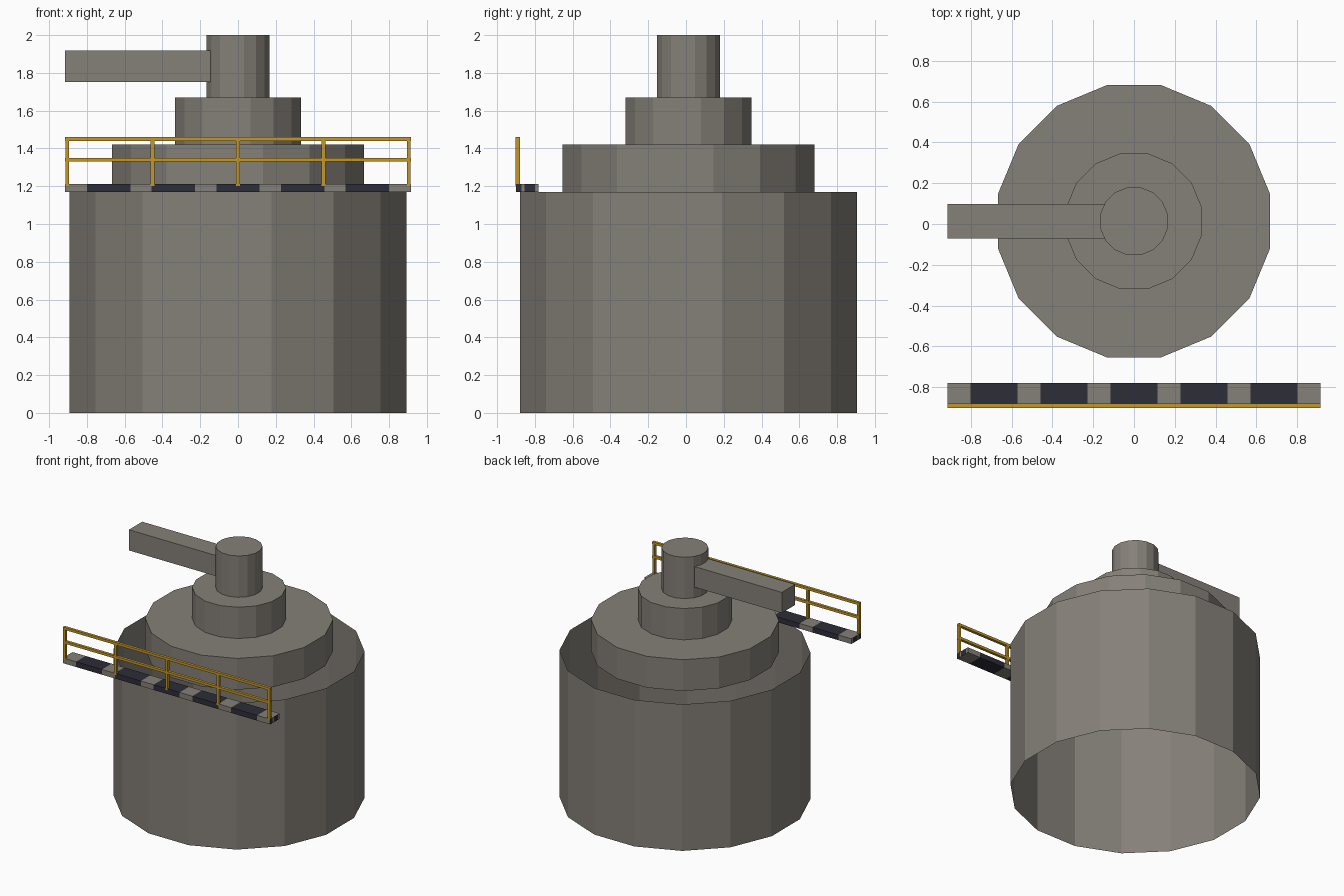
import bpy, bmesh, math
from mathutils import Matrix, Vector

if "Cube" in bpy.data.objects:
    bpy.data.objects.remove(bpy.data.objects["Cube"], do_unlink=True)

SIDES = 16
AXIS_Y = 0.0135


def material(name, rgb):
    m = bpy.data.materials.new(name)
    m.use_nodes = True
    m.diffuse_color = (*rgb, 1)
    m.node_tree.nodes["Principled BSDF"].inputs["Base Color"].default_value = (*rgb, 1)
    return m


grey = material("warm grey", (0.235, 0.217, 0.19))
navy = material("dark navy", (0.026, 0.026, 0.038))
yellow = material("safety yellow", (0.55, 0.31, 0.022))


def finish(name, bm, *mats):
    mesh = bpy.data.meshes.new(name)
    bm.to_mesh(mesh)
    bm.free()
    for m in mats:
        mesh.materials.append(m)
    obj = bpy.data.objects.new(name, mesh)
    bpy.context.collection.objects.link(obj)
    return obj


def cylinder(name, apothem, z0, z1, caps=True):
    # flats face the axes, so turn by half a side
    bm = bmesh.new()
    r = apothem / math.cos(math.pi / SIDES)
    place = Matrix.Translation((0, AXIS_Y, (z0 + z1) / 2)) @ Matrix.Rotation(math.pi / SIDES, 4, 'Z')
    bmesh.ops.create_cone(bm, cap_ends=caps, segments=SIDES, radius1=r, radius2=r,
                          depth=z1 - z0, matrix=place)
    return finish(name, bm, grey)


def add_box(bm, lo, hi):
    lo, hi = Vector(lo), Vector(hi)
    place = Matrix.Translation((lo + hi) / 2) @ Matrix.Diagonal((*(hi - lo), 1))
    bmesh.ops.create_cube(bm, size=1, matrix=place)


# Open drum and the stacked tiers
cylinder("drum_wall", 0.891, 0, 1.17, caps=False)
cylinder("lower_tier", 0.667, 1.17, 1.42)
cylinder("upper_tier", 0.333, 1.42, 1.67)
cylinder("column", 0.166, 1.67, 2.0)

# Side arm
bm = bmesh.new()
add_box(bm, (-0.915, -0.07, 1.753), (-0.14, 0.098, 1.918))
finish("side_arm", bm, grey)

# Walkway with hazard stripes cut across it
STRIPE_HALF = 0.115
STRIPE_STEP = 0.3425
bm = bmesh.new()
add_box(bm, (-0.915, -0.901, 1.17), (0.915, -0.78, 1.212))


def cut(co, normal):
    geom = bm.verts[:] + bm.edges[:] + bm.faces[:]
    bmesh.ops.bisect_plane(bm, geom=geom, plane_co=co, plane_no=normal)


for i in range(-2, 3):
    for side in (-1, 1):
        cut((i * STRIPE_STEP + side * STRIPE_HALF, 0, 0), (1, 0, 0))
for y in (-0.87, -0.855, -0.8):
    cut((0, y, 0), (0, 1, 0))
for f in bm.faces:
    c = f.calc_center_median()
    if abs(c.x) > 0.91:
        dark = c.y < -0.87 or -0.855 < c.y < -0.8
    else:
        dark = abs(c.x - round(c.x / STRIPE_STEP) * STRIPE_STEP) < STRIPE_HALF and abs(c.x) < 0.8
    f.material_index = int(dark)
finish("walkway", bm, grey, navy)

# Railing posts and rails
Y0, Y1 = -0.902, -0.88
bm = bmesh.new()
for i in range(-2, 3):
    x = i * 0.452
    add_box(bm, (x - 0.01, Y0, 1.2), (x + 0.01, Y1, 1.455))
finish("railing_posts", bm, yellow)
bm = bmesh.new()
for z in (1.34, 1.45):
    add_box(bm, (-0.915, Y0, z - 0.01), (0.915, Y1, z + 0.01))
finish("railing_bars", bm, yellow)
